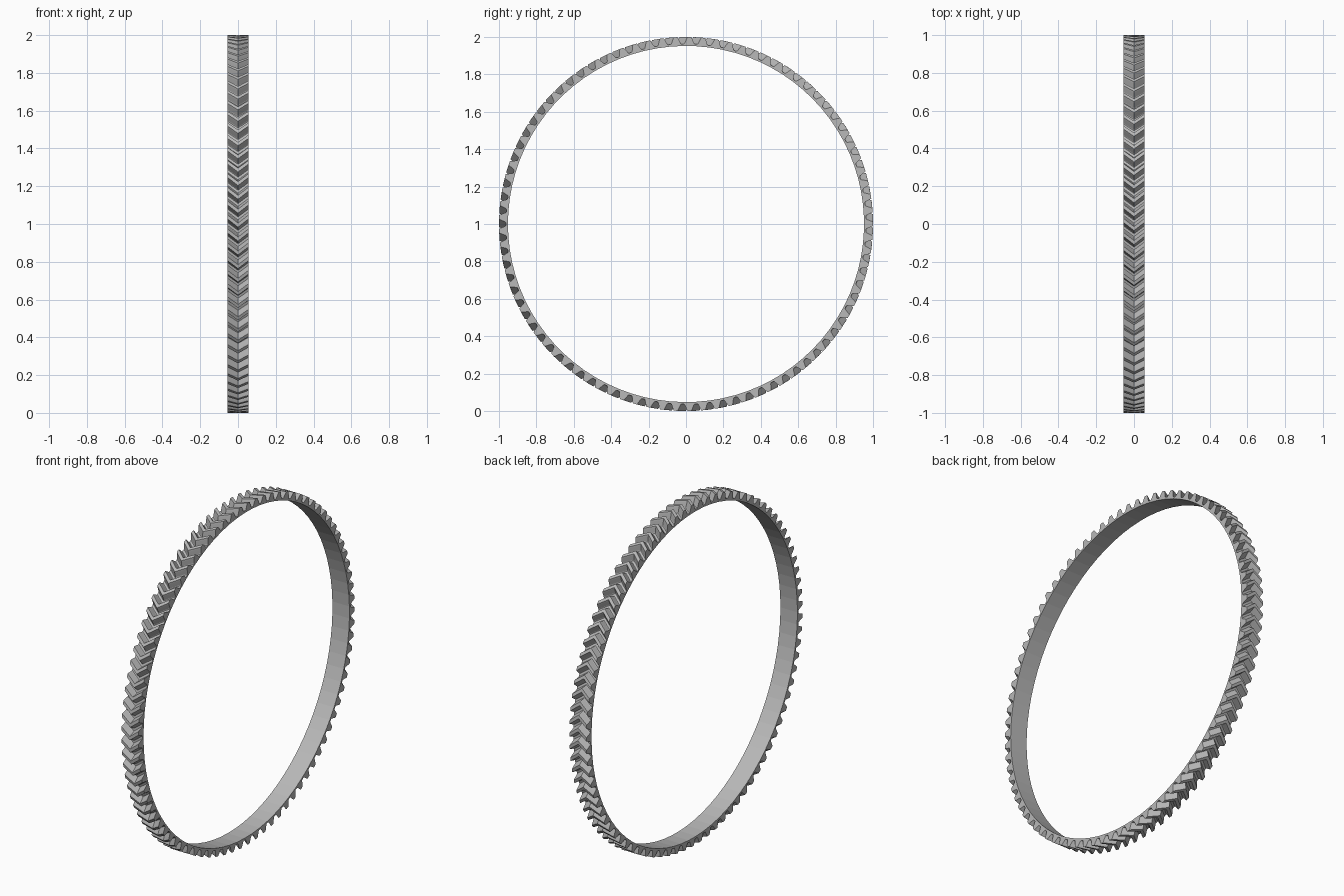
import bpy, bmesh, math

old = bpy.data.objects.get("Cube")
if old:
    bpy.data.objects.remove(old)

TEETH = 85
HALF_WIDTH = 0.055
INNER_R = 0.952
TWIST = 0.043          # how far the chevron apex leads the ends, in radians
PITCH = 2 * math.pi / TEETH

# Half of one tooth: (angle from tooth centre, radius), root to tip
FLANK = [(0.029, 0.963), (0.025, 0.967), (0.0195, 0.98), (0.0145, 0.992), (0.0105, 1.0)]
TOOTH = [(-a, r) for a, r in FLANK] + [(a, r) for a, r in reversed(FLANK)]

steel = bpy.data.materials.new("steel grey")
steel.use_nodes = True
grey = (0.48, 0.48, 0.48, 1)
steel.diffuse_color = grey
steel.node_tree.nodes["Principled BSDF"].inputs["Base Color"].default_value = grey

bm = bmesh.new()


def ring_point(x, angle, radius):
    return bm.verts.new((x, radius * math.cos(angle), 1 + radius * math.sin(angle)))


def toothed_loop(x, turn):
    return [ring_point(x, i * PITCH + a + turn, r) for i in range(TEETH) for a, r in TOOTH]


def bore_loop(x):
    return [ring_point(x, (i - 0.5) * PITCH, INNER_R) for i in range(TEETH)]


def bridge(a, b):
    n = len(a)
    for i in range(n):
        j = (i + 1) % n
        bm.faces.new((a[i], a[j], b[j], b[i]))


# Herringbone teeth: two mirrored helical halves
left, middle, right = (toothed_loop(x, t) for x, t in
                       ((HALF_WIDTH, 0), (0, TWIST), (-HALF_WIDTH, 0)))
bridge(left, middle)
bridge(middle, right)

# Plain bore
bore_left, bore_right = bore_loop(HALF_WIDTH), bore_loop(-HALF_WIDTH)
bridge(bore_right, bore_left)

# Flat end faces: one tooth and one gap strip per pitch
n = len(TOOTH)
for outer, bore in ((left, bore_left), (right, bore_right)):
    for i in range(TEETH):
        k = (i + 1) % TEETH
        tooth = outer[i * n:(i + 1) * n]
        bm.faces.new(tooth + [bore[k], bore[i]])
        bm.faces.new((tooth[-1], outer[k * n], bore[k]))

bmesh.ops.recalc_face_normals(bm, faces=bm.faces)
mesh = bpy.data.meshes.new("herringbone_ring_gear")
bm.to_mesh(mesh)
bm.free()
mesh.materials.append(steel)
gear = bpy.data.objects.new("herringbone_ring_gear", mesh)
bpy.context.collection.objects.link(gear)
